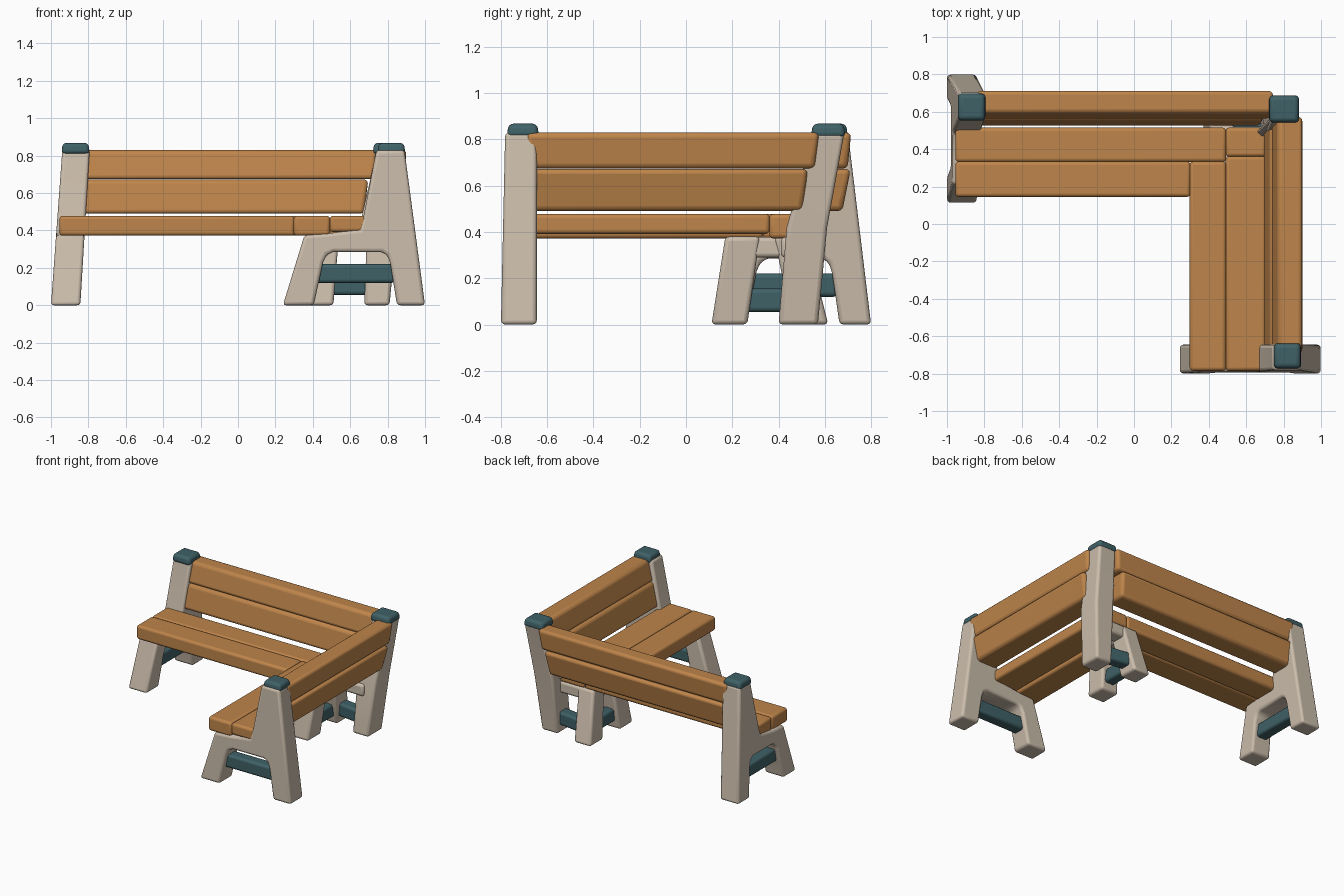
import bpy, bmesh

if "Cube" in bpy.data.objects:
    bpy.data.objects.remove(bpy.data.objects["Cube"])


def mat(name, col):
    m = bpy.data.materials.new(name)
    m.diffuse_color = (*col, 1)
    m.use_nodes = True
    m.node_tree.nodes["Principled BSDF"].inputs["Base Color"].default_value = m.diffuse_color
    return m


WOOD = mat("orange wood", (0.52, 0.235, 0.07))
STONE = mat("pale stone", (0.60, 0.51, 0.41))
TEAL = mat("dark teal", (0.05, 0.12, 0.135))


def loft(name, rings, m, bevel=0.018):
    """Solid through a list of equal-length point rings, with softened edges."""
    bm = bmesh.new()
    vs = [[bm.verts.new(p) for p in r] for r in rings]
    n = len(vs[0])
    for a, b in zip(vs, vs[1:]):
        for i in range(n):
            j = (i + 1) % n
            bm.faces.new((a[i], a[j], b[j], b[i]))
    bm.faces.new(vs[0][::-1])
    bm.faces.new(vs[-1])
    bmesh.ops.recalc_face_normals(bm, faces=bm.faces)
    me = bpy.data.meshes.new(name)
    bm.to_mesh(me)
    bm.free()
    me.materials.append(m)
    ob = bpy.data.objects.new(name, me)
    bpy.context.collection.objects.link(ob)
    mod = ob.modifiers.new("soft edges", 'BEVEL')
    mod.width = bevel
    mod.segments = 3
    mod.limit_method = 'ANGLE'
    mod.angle_limit = 0.5
    bpy.ops.object.select_all(action='DESELECT')
    ob.select_set(True)
    bpy.context.view_layer.objects.active = ob
    bpy.ops.object.shade_smooth_by_angle(angle=0.8)
    return ob


def rect(x0, x1, y0, y1, z):
    return [(x0, y0, z), (x1, y0, z), (x1, y1, z), (x0, y1, z)]


def box(name, x0, x1, y0, y1, z0, z1, m, bevel=0.018):
    return loft(name, [rect(x0, x1, y0, y1, z0), rect(x0, x1, y0, y1, z1)], m, bevel)


def cap(name, x0, x1, y0, y1):
    loft(name, [rect(x0, x1, y0, y1, 0.81),
                rect(x0 + .008, x1 - .008, y0 + .008, y1 - .008, 0.868)], TEAL, 0.02)


def depth(u):
    """Right-arm depth (x) to back-arm depth (y)."""
    return 0.11 + (u - 0.24) * 0.69 / 0.76


# End trestle outline: depth, height
TRESTLE = [(.24, 0), (.355, .375), (.49, .385), (.65, .405), (.672, .48),
           (.74, .83), (.89, .83), (1.0, 0), (.85, 0), (.815, .22), (.80, .265),
           (.77, .285), (.51, .285), (.475, .27), (.455, .23), (.405, 0)]

# Right arm end trestle
loft("right_end_trestle",
     [[(u, -.80 + .022 * z, z) for u, z in TRESTLE],
      [(u, -.645, z) for u, z in TRESTLE]], STONE)
box("right_end_crossbar", .41, .84, -.765, -.675, .12, .22, TEAL)
cap("right_end_cap", .745, .895, -.775, -.635)

# Back arm end trestle, leaning inward
loft("left_end_trestle",
     [[(-1.0 + .073 * z, depth(u), z) for u, z in TRESTLE],
      [(-.843 + .06 * z, depth(u), z) for u, z in TRESTLE]], STONE)
box("left_end_crossbar", -.955, -.865, depth(.41), depth(.84), .12, .22, TEAL)
cap("left_end_cap", -.945, -.792, .55, .70)

# Corner post and its inward rib, cap
loft("corner_post", [rect(.675, .81, .40, .57, 0), rect(.69, .85, .435, .61, .42),
                     rect(.735, .88, .55, .685, .83)], STONE)
loft("corner_post_rib",
     [[(.64, .475, .40), (.67, .448, .40), (.80, .55, .40), (.75, .60, .40)],
      [(.735, .57, .81), (.76, .55, .81), (.83, .60, .81), (.80, .64, .81)]],
     STONE, 0.008)
cap("corner_cap", .72, .885, .54, .69)

# Corner under-frame: two splayed legs, two beams, two crossbars
loft("corner_inner_leg", [rect(.365, .51, .11, .265, 0), rect(.40, .54, .17, .32, .38)], STONE)
loft("corner_back_leg", [rect(.37, .51, .46, .615, 0), rect(.41, .54, .38, .52, .38)], STONE)
box("corner_side_beam", .415, .53, .20, .48, .29, .378, STONE)
box("corner_back_beam", .45, .76, .41, .52, .29, .378, STONE)
box("corner_side_crossbar", .405, .49, .21, .50, .055, .155, TEAL)
loft("corner_back_crossbar",
     [[(.46, y, z) for y, z in ((.48, .055), (.57, .055), (.57, .155), (.48, .155))],
      [(.74, y, z) for y, z in ((.44, .055), (.53, .055), (.53, .155), (.44, .155))]], TEAL)

# Seat planks
Z0, Z1 = .372, .478
box("back_arm_front_seat_plank", -.955, .302, .145, .334, Z0, Z1, WOOD)
box("back_arm_rear_seat_plank", -.955, .492, .332, .515, Z0, Z1, WOOD)
box("right_arm_front_seat_plank", .298, .492, -.785, .334, Z0, Z1, WOOD)
box("right_arm_rear_seat_plank", .49, .705, -.785, .362, Z0 + .02, Z1, WOOD)
box("corner_seat_plank", .49, .705, .36, .515, Z0, Z1, WOOD)

# Leaning backrest planks: depth/height outline, right-arm end, back-arm end
BACK = {"lower": ([(.69, .49), (.86, .49), (.90, .672), (.728, .672)], .525, .695),
        "upper": ([(.732, .674), (.885, .674), (.902, .83), (.77, .83)], .555, .725)}
for k, (prof, yend, xend) in BACK.items():
    # ends are cut slightly on the lean
    loft("right_arm_%s_back_plank" % k,
         [[(u, -.69, z) for u, z in prof],
          [(u, yend + (z - .66) * .12, z) for u, z in prof]], WOOD, 0.022)
    loft("back_arm_%s_back_plank" % k,
         [[(-.84, depth(u) + .003, z) for u, z in prof],
          [(xend + (z - .66) * .12, depth(u) + .003, z) for u, z in prof]], WOOD, 0.022)
